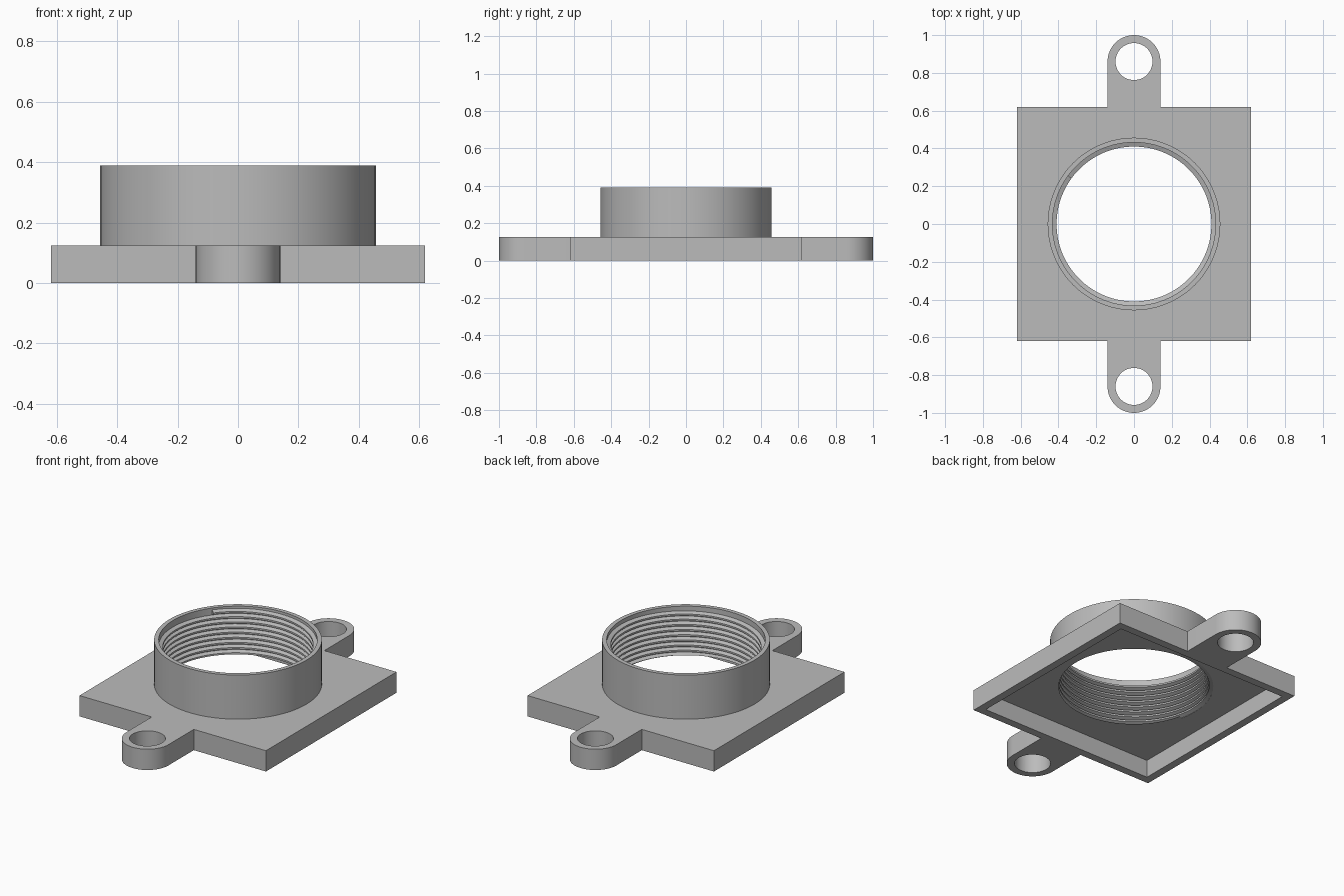
import bpy, bmesh
from math import pi, sin, cos, radians

cube = bpy.data.objects.get("Cube")
if cube:
    bpy.data.objects.remove(cube, do_unlink=True)

PLATE, PLATE_H, TOP = 0.62, 0.125, 0.39      # plate half width, plate height, total height
RECESS, FLOOR = 0.573, 0.105                 # recess half width and depth
TAB_Y, TAB_R, HOLE_R = 0.86, 0.14, 0.098
OUTER_R, BORE_R, CREST_R = 0.457, 0.432, 0.41
SEG = 96

grey = bpy.data.materials.new("plain grey")
grey.use_nodes = True
grey.diffuse_color = (0.5, 0.5, 0.5, 1)
grey.node_tree.nodes["Principled BSDF"].inputs["Base Color"].default_value = (0.5, 0.5, 0.5, 1)


def make_object(name, bm):
    bmesh.ops.recalc_face_normals(bm, faces=bm.faces)
    mesh = bpy.data.meshes.new(name)
    bm.to_mesh(mesh)
    bm.free()
    obj = bpy.data.objects.new(name, mesh)
    obj.data.materials.append(grey)
    bpy.context.collection.objects.link(obj)
    return obj


def prism(name, outline, z0, z1):
    bm = bmesh.new()
    face = bm.faces.new([bm.verts.new((x, y, z0)) for x, y in outline])
    up = bmesh.ops.extrude_face_region(bm, geom=[face])
    verts = [v for v in up["geom"] if isinstance(v, bmesh.types.BMVert)]
    bmesh.ops.translate(bm, verts=verts, vec=(0, 0, z1 - z0))
    if not any(face in e.link_faces for e in bm.edges):
        bm.faces.new([v for v in bm.verts if v not in verts])
    return make_object(name, bm)


def circle(r, y=0, n=SEG):
    return [(r * cos(2 * pi * i / n), y + r * sin(2 * pi * i / n)) for i in range(n)]


def square(s):
    return [(-s, -s), (s, -s), (s, s), (-s, s)]


def select_only(obj):
    bpy.ops.object.select_all(action='DESELECT')
    obj.select_set(True)
    bpy.context.view_layer.objects.active = obj


def cut(target, cutter):
    mod = target.modifiers.new("cut", 'BOOLEAN')
    mod.operation, mod.solver, mod.object = 'DIFFERENCE', 'EXACT', cutter
    select_only(target)
    bpy.ops.object.modifier_apply(modifier=mod.name)
    bpy.data.objects.remove(cutter, do_unlink=True)


# Square plate with a rounded tab front and back, drawn as one outline
tab_arc = [(TAB_R * cos(a), TAB_Y + TAB_R * sin(a)) for a in (pi * i / 32 for i in range(33))]
half = [(PLATE, PLATE), (TAB_R, PLATE)] + tab_arc + [(-TAB_R, PLATE), (-PLATE, PLATE)]
plate = prism("mounting_plate", half + [(-x, -y) for x, y in half], 0, PLATE_H)

# Recess underneath, central bore and tab holes
cut(plate, prism("recess_cutter", square(RECESS), -0.1, FLOOR))
cut(plate, prism("bore_cutter", circle(BORE_R), -0.1, 0.5))
for side in (-1, 1):
    cut(plate, prism("hole_cutter", circle(HOLE_R, side * TAB_Y, 48), -0.1, 0.5))

# Collar: an open tube standing on the plate
bm = bmesh.new()
profile = [(OUTER_R, PLATE_H), (OUTER_R, TOP), (BORE_R, TOP), (BORE_R, PLATE_H)]
rings = [[bm.verts.new((x, y, z)) for x, y in circle(r)] for r, z in profile]
for a, b in zip(rings, rings[1:]):
    for i in range(SEG):
        j = (i + 1) % SEG
        bm.faces.new((a[i], a[j], b[j], b[i]))
collar = make_object("collar", bm)

# Internal right-hand thread, flattened where it meets the recess floor
PITCH, END_Z, END_ANGLE, TURNS = 0.031, 0.38, radians(144), 9
section = [(BORE_R + 0.003, 0), (CREST_R, -0.010), (CREST_R, -0.020), (BORE_R + 0.003, -0.030)]
bm = bmesh.new()
previous = None
for step in range(TURNS * SEG + 1):
    turn = step / SEG
    a = END_ANGLE - 2 * pi * turn
    z = END_Z - PITCH * turn
    if z < FLOOR:
        break
    loop = [bm.verts.new((r * cos(a), r * sin(a), max(FLOOR, z + dz))) for r, dz in section]
    if previous:
        for i in range(4):
            j = (i + 1) % 4
            bm.faces.new((previous[i], previous[j], loop[j], loop[i]))
    else:
        bm.faces.new(loop)
    previous = loop
bm.faces.new(previous)
thread = make_object("inner_thread", bm)

for obj in (plate, collar, thread):
    select_only(obj)
    bpy.ops.object.shade_smooth_by_angle(angle=radians(25))
